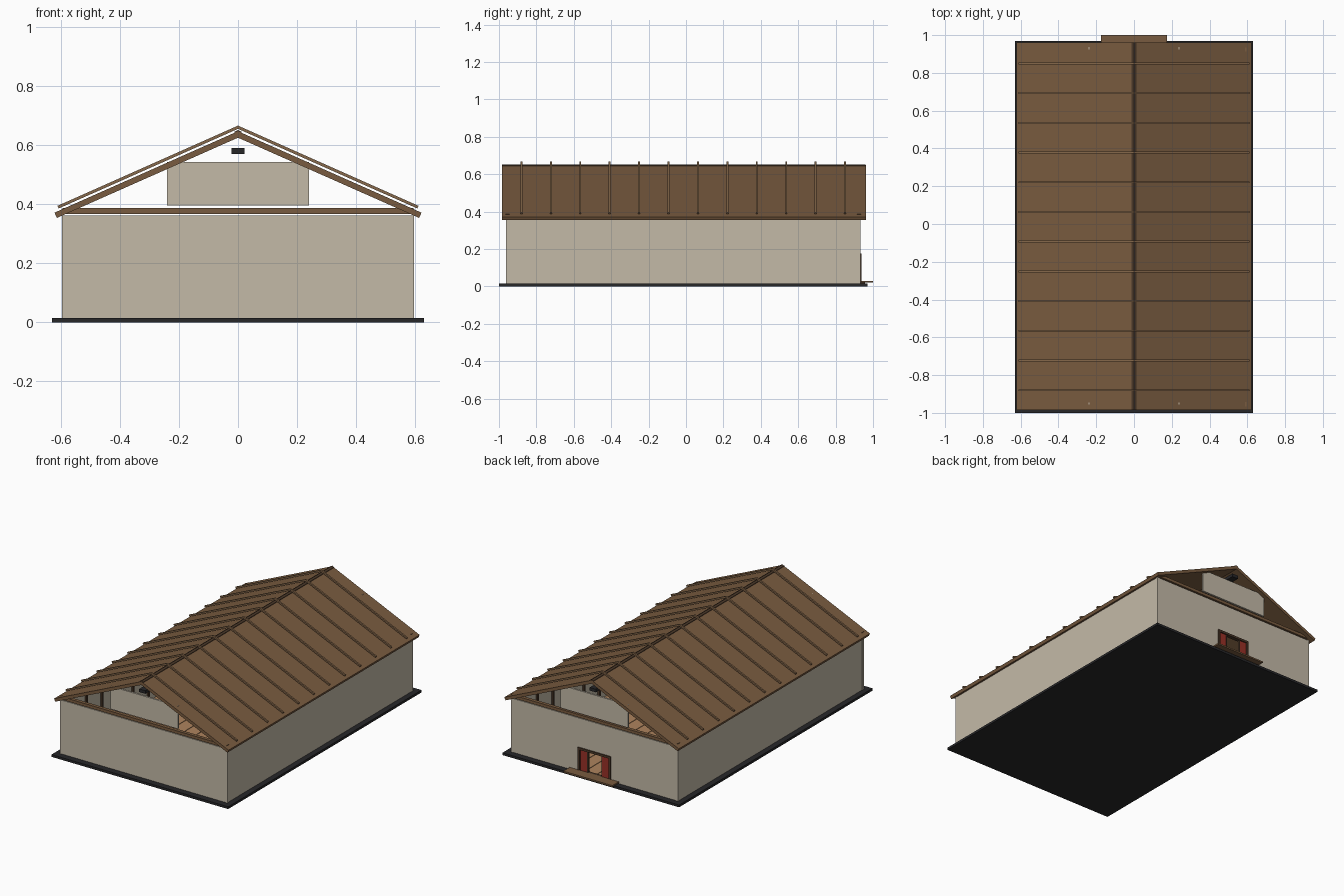
import bpy

if "Cube" in bpy.data.objects:
    bpy.data.objects.remove(bpy.data.objects["Cube"])


def material(name, rgb):
    m = bpy.data.materials.new(name)
    m.diffuse_color = (*rgb, 1)
    m.use_nodes = True
    m.node_tree.nodes["Principled BSDF"].inputs["Base Color"].default_value = m.diffuse_color
    return m


ROOF = material("roof_brown", (0.19, 0.105, 0.05))
BATTEN = material("batten_brown", (0.24, 0.14, 0.07))
TIMBER = material("dark_timber", (0.07, 0.04, 0.022))
PLANK = material("floor_wood", (0.42, 0.23, 0.11))
PLASTER = material("plaster", (0.55, 0.49, 0.39))
STONE = material("dark_stone", (0.02, 0.02, 0.022))
RED = material("red_lacquer", (0.32, 0.03, 0.02))


def prism(name, profile, y0, y1, mat, mirror=False):
    """Extrude an x/z outline along y, optionally mirrored over x = 0."""
    n = len(profile)
    verts = [(x, y0, z) for x, z in profile] + [(x, y1, z) for x, z in profile]
    faces = [tuple(range(n)), tuple(range(2 * n - 1, n - 1, -1))]
    faces += [(i, i + n, (i + 1) % n + n, (i + 1) % n) for i in range(n)]
    mesh = bpy.data.meshes.new(name)
    mesh.from_pydata(verts, [], faces)
    mesh.materials.append(mat)
    import_bm = bmesh.new()
    import_bm.from_mesh(mesh)
    bmesh.ops.recalc_face_normals(import_bm, faces=import_bm.faces)
    import_bm.to_mesh(mesh)
    import_bm.free()
    ob = bpy.data.objects.new(name, mesh)
    bpy.context.collection.objects.link(ob)
    if mirror:
        ob.modifiers.new("mirror", 'MIRROR')
    return ob


def box(name, x, y, z, mat, mirror=False):
    return prism(name, [(x[0], z[0]), (x[1], z[0]), (x[1], z[1]), (x[0], z[1])],
                 y[0], y[1], mat, mirror)


import bmesh

# foundation and plank floor
box("foundation", (-0.63, 0.63), (-1.0, 0.97), (0, 0.015), STONE)
PITCH = 1.16 / 14
for i in range(14):
    x = -0.58 + i * PITCH
    box("floor_plank", (x, x + PITCH - 0.004), (-0.945, 0.915), (0.015, 0.022), PLANK)

# walls, the back one with a doorway
box("side_wall", (0.58, 0.594), (-0.945, 0.915), (0.015, 0.362), PLASTER, True)
box("front_wall", (-0.594, 0.594), (-0.96, -0.945), (0.015, 0.362), PLASTER)
prism("back_wall", [(-0.594, 0.015), (-0.11, 0.015), (-0.11, 0.168), (0.11, 0.168),
                    (0.11, 0.015), (0.594, 0.015), (0.594, 0.362), (-0.594, 0.362)],
      0.915, 0.93, PLASTER)
for y in (-0.962, 0.917):
    box("corner_post", (0.582, 0.597), (y, y + 0.015), (0.015, 0.362), PLASTER, True)

# gable infill panels and tie beams at both ends
for y in (-0.956, 0.924):
    box("gable_panel", (-0.24, 0.24), (y, y + 0.012), (0.396, 0.543), PLASTER)
for y in (-0.965, 0.913):
    box("tie_beam", (-0.595, 0.595), (y, y + 0.022), (0.368, 0.387), ROOF)

# posts inside the long walls, in line with the roof battens
ROWS = [-0.88 + i * 0.1573 for i in range(12)]
for y in ROWS:
    box("inner_post", (0.568, 0.58), (y - 0.007, y + 0.007), (0.022, 0.362), TIMBER, True)

# roof slopes, ridge and raised battens
prism("roof_slope", [(0, 0.648), (0.622, 0.372), (0.614, 0.354), (0, 0.626)],
      -0.985, 0.962, ROOF, True)
prism("ridge_cap", [(-0.012, 0.638), (0.012, 0.638), (0.012, 0.646), (0, 0.652),
                    (-0.012, 0.646)], -0.984, 0.961, TIMBER)
box("ridge_beam", (-0.022, 0.022), (-0.975, 0.95), (0.571, 0.591), STONE)
for y in ROWS:
    prism("roof_batten", [(0, 0.667), (0.612, 0.395), (0.608, 0.386), (0, 0.656)],
          y - 0.005, y + 0.005, BATTEN, True)

# doorway: frame, open red leaves and step
box("door_jamb", (0.103, 0.117), (0.912, 0.937), (0.015, 0.175), TIMBER, True)
box("door_lintel", (-0.117, 0.117), (0.912, 0.937), (0.161, 0.175), TIMBER)
box("door_sill", (-0.103, 0.103), (0.912, 0.937), (0.015, 0.027), TIMBER)
box("door_leaf", (0.052, 0.103), (0.919, 0.929), (0.027, 0.161), RED, True)
box("door_leaf_edge", (0.048, 0.053), (0.917, 0.931), (0.027, 0.161), TIMBER, True)
box("step_board", (-0.175, 0.175), (0.935, 1.0), (0.02, 0.03), ROOF)
box("step_support", (-0.15, 0.15), (0.932, 0.957), (0.015, 0.02), TIMBER)
